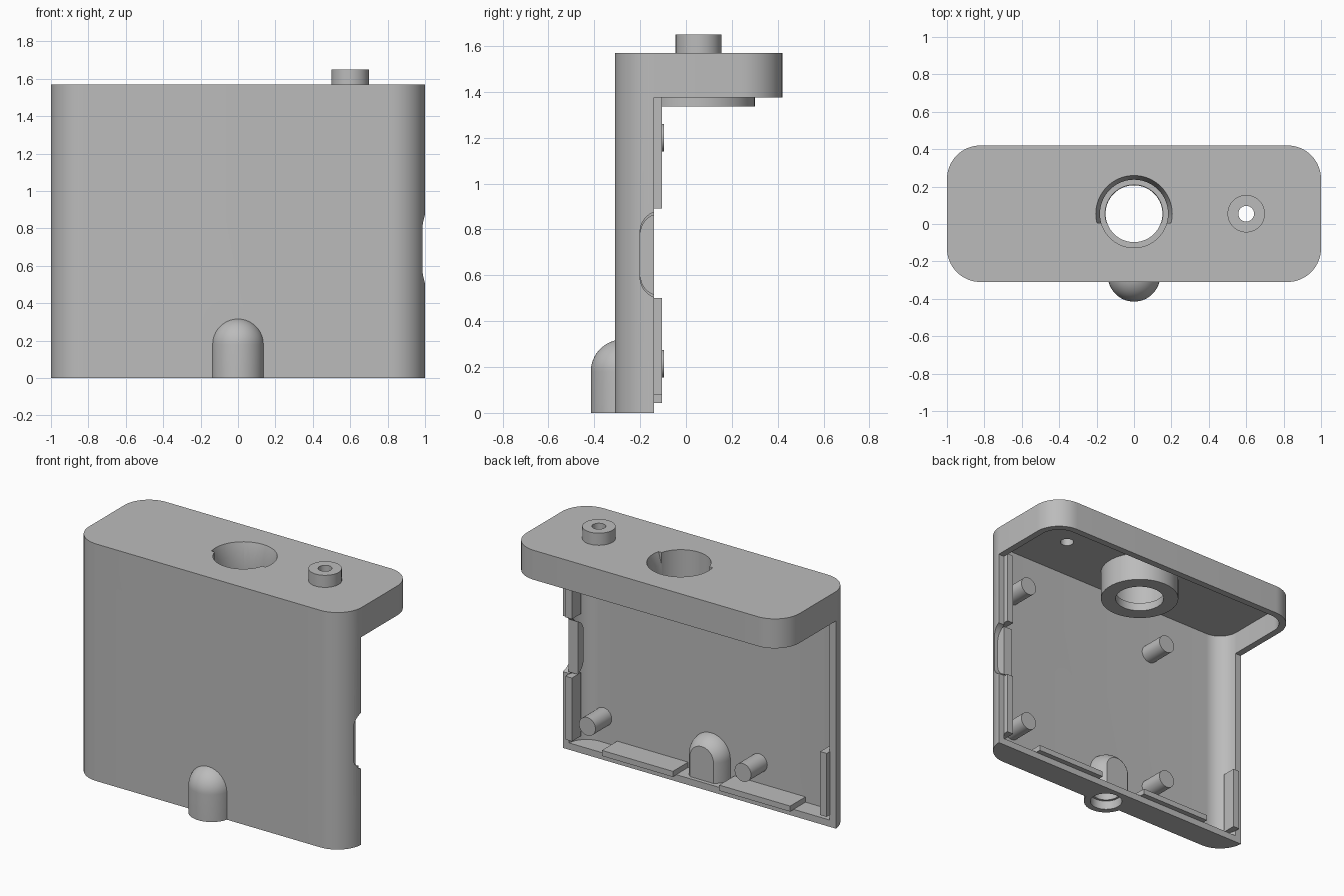
import bpy, bmesh, math
from mathutils import Matrix, Vector

if "Cube" in bpy.data.objects:
    bpy.data.objects.remove(bpy.data.objects["Cube"], do_unlink=True)

grey = bpy.data.materials.new("matte grey")
grey.use_nodes = True
grey.diffuse_color = (0.5, 0.5, 0.5, 1)
grey.node_tree.nodes["Principled BSDF"].inputs["Base Color"].default_value = grey.diffuse_color

WALL = 0.045
FRONT, BACK, TOP = -0.31, 0.42, 1.57
EDGE, CAP = -0.14, 1.375      # rear edge of the side walls, underside of the cap
MID = 0.055                   # depth of the cap's centre line


def finish(name, bm):
    bmesh.ops.recalc_face_normals(bm, faces=bm.faces)
    mesh = bpy.data.meshes.new(name)
    bm.to_mesh(mesh)
    bm.free()
    mesh.materials.append(grey)
    ob = bpy.data.objects.new(name, mesh)
    bpy.context.collection.objects.link(ob)
    return ob


def box(name, x, y, z):
    bm = bmesh.new()
    bmesh.ops.create_cube(bm, size=1)
    for v in bm.verts:
        v.co = [(r[0] + r[1]) / 2 + c * (r[1] - r[0]) for r, c in zip((x, y, z), v.co)]
    return finish(name, bm)


def cylinder(name, start, end, r1, r2=None, keep_behind=None):
    start, end = Vector(start), Vector(end)
    axis = end - start
    bm = bmesh.new()
    bmesh.ops.create_cone(bm, cap_ends=True, segments=64, radius1=r1,
                          radius2=r1 if r2 is None else r2, depth=axis.length)
    turn = axis.to_track_quat('Z', 'Y').to_matrix().to_4x4()
    bm.transform(Matrix.Translation((start + end) / 2) @ turn)
    if keep_behind is not None:
        cut = bmesh.ops.bisect_plane(bm, geom=bm.verts[:] + bm.edges[:] + bm.faces[:],
                                     plane_co=(0, keep_behind, 0), plane_no=(0, 1, 0),
                                     clear_inner=True)
        bmesh.ops.holes_fill(bm, edges=[e for e in bm.edges if e.is_boundary])
    return finish(name, bm)


def rounded_prism(name, a, b, lo, hi, r, axis='Z'):
    """Rounded rectangle spanning a, b, extruded from lo to hi."""
    bm = bmesh.new()
    ring = []
    corners = ((a[1] - r, b[1] - r), (a[0] + r, b[1] - r),
               (a[0] + r, b[0] + r), (a[1] - r, b[0] + r))
    for q, (cu, cv) in enumerate(corners):
        for i in range(17):
            t = (q + i / 16) * math.pi / 2
            u, v = cu + r * math.cos(t), cv + r * math.sin(t)
            ring.append(bm.verts.new((u, v, lo) if axis == 'Z' else (lo, u, v)))
    face = bm.faces.new(ring)
    new = bmesh.ops.extrude_face_region(bm, geom=[face])["geom"]
    step = Vector((0, 0, hi - lo)) if axis == 'Z' else Vector((hi - lo, 0, 0))
    bmesh.ops.translate(bm, vec=step, verts=[g for g in new if isinstance(g, bmesh.types.BMVert)])
    return finish(name, bm)


def combine(ob, tool, operation='DIFFERENCE'):
    mod = ob.modifiers.new("combine", 'BOOLEAN')
    mod.operation, mod.object, mod.solver = operation, tool, 'EXACT'
    bpy.context.view_layer.objects.active = ob
    bpy.ops.object.modifier_apply(modifier=mod.name)
    bpy.data.objects.remove(tool, do_unlink=True)


# Hollow shell with an overhanging cap, open at the back
shell = rounded_prism("shell", (-1, 1), (FRONT, BACK), 0, TOP, 0.18)
combine(shell, rounded_prism("cavity", (-1 + WALL, 1 - WALL), (FRONT + WALL, BACK - WALL),
                             WALL, TOP - WALL, 0.18 - WALL))
combine(shell, box("back_opening", (-2, 2), (EDGE, 2), (-1, CAP)))

# Rounded notch in the left wall
combine(shell, rounded_prism("notch", (-0.2, 0.2), (0.5, 0.88), 0.9, 1.2, 0.09, 'X'))

# Socket under the cap and its stepped hole
combine(shell, cylinder("socket", (0, MID, 1.335), (0, MID, TOP - 0.01), 0.245), 'UNION')
combine(shell, cylinder("socket_bore", (0, MID, 1), (0, MID, 2), 0.152))
combine(shell, cylinder("socket_seat", (0, MID, 1.39), (0, MID, 2), 0.182))
combine(shell, cylinder("socket_flare", (0, MID, 1.38), (0, MID, TOP + 0.01), 0.152, 0.207, 0.005))

# Small spout on the cap
combine(shell, cylinder("spout", (0.6, MID, TOP - 0.02), (0.6, MID, 1.65), 0.1), 'UNION')
combine(shell, cylinder("spout_bore", (0.6, MID, 1), (0.6, MID, 2), 0.042))

# Domed foot at the bottom of the front, flattened inside, with a bore from below
foot_y, foot_r = -0.275, 0.14
bm = bmesh.new()
bmesh.ops.create_uvsphere(bm, u_segments=64, v_segments=32, radius=foot_r)
for v in bm.verts:
    v.co.z = max(v.co.z, 0) + 0.18 if v.co.z > -0.001 else 0
    v.co.y += foot_y
bmesh.ops.delete(bm, geom=[f for f in bm.faces if max(v.co.z for v in f.verts) < 0.001],
                 context='FACES')
rim = [v for v in bm.verts if v.co.z < 0.001 and v.link_faces]
for v in rim:
    flat = Vector((v.co.x, v.co.y - foot_y)).normalized() * foot_r
    v.co.x, v.co.y = flat.x, flat.y + foot_y
bmesh.ops.delete(bm, geom=[v for v in bm.verts if not v.link_faces], context='VERTS')
bmesh.ops.holes_fill(bm, edges=[e for e in bm.edges if e.is_boundary])
foot = finish("foot", bm)
combine(foot, box("foot_flat", (-1, 1), (-0.165, 1), (-1, 1)))
combine(shell, foot, 'UNION')
combine(shell, cylinder("foot_bore", (0, foot_y, -1), (0, foot_y, 0.06), 0.1))
combine(shell, cylinder("foot_inner_bore", (0, foot_y, -1), (0, foot_y, 0.2), 0.085))
parts = [shell]

# Insert behind the notch
insert = rounded_prism("notch_insert", (-0.2, 0), (0.51, 0.87), 0.89, 0.958, 0.09, 'X')
combine(insert, box("insert_trim", (0, 2), (EDGE, 1), (0, 2)))
parts.append(insert)

# Locating lips along the side walls and the floor
for name, side, z in (("left_lower_lip", 1, (0.08, 0.5)), ("left_upper_lip", 1, (0.89, 1.38)),
                      ("right_lower_lip", -1, (0.08, 0.5))):
    parts.append(box(name, sorted((side * 0.91, side * 0.957)), (-0.2, -0.105), z))
for name, x in (("left_floor_lip", (0.17, 0.69)), ("right_floor_lip", (-0.69, -0.17))):
    parts.append(box(name, x, (-0.27, -0.105), (WALL - 0.002, 0.08)))

# Four screw posts on the front wall
for side, x in (("left", 0.79), ("right", -0.35)):
    for level, z in (("lower", 0.215), ("upper", 1.2)):
        post = cylinder(f"{side}_{level}_screw_post", (x, -0.27, z), (x, -0.095, z), 0.06)
        combine(post, cylinder("screw_hole", (x, -0.22, z), (x, 0, z), 0.03))
        parts.append(post)

bpy.ops.object.select_all(action='DESELECT')
for ob in parts:
    ob.select_set(True)
bpy.context.view_layer.objects.active = shell
bpy.ops.object.shade_smooth_by_angle(angle=math.radians(30))
